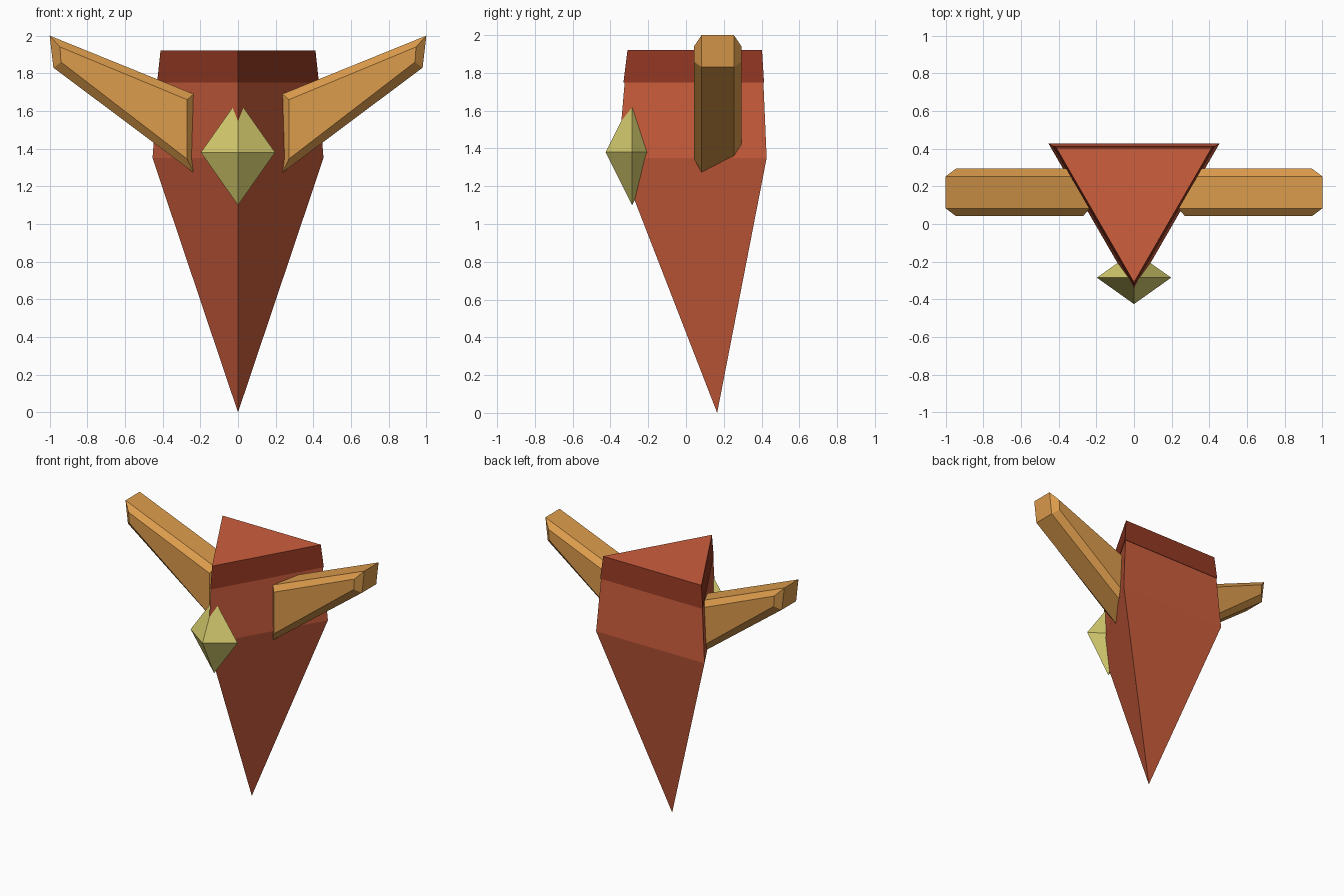
import bpy, bmesh, math

if "Cube" in bpy.data.objects:
    bpy.data.objects.remove(bpy.data.objects["Cube"])


def material(name, rgb):
    mat = bpy.data.materials.new(name)
    lin = [((c / 255 + 0.055) / 1.055) ** 2.4 for c in rgb]
    mat.diffuse_color = (*lin, 1)
    mat.use_nodes = True
    mat.node_tree.nodes["Principled BSDF"].inputs["Base Color"].default_value = mat.diffuse_color
    return mat


RED = material("brick red", (205, 94, 61))
DARK = material("dark red", (149, 57, 35))
TAN = material("horn tan", (220, 156, 76))
YELLOW = material("pale yellow", (213, 204, 110))


def loft(name, rings, mat, caps=(True, True)):
    """Skin rings of equal point count; a one-point ring makes a tip."""
    bm = bmesh.new()
    vr = [[bm.verts.new(p) for p in ring] for ring in rings]
    for a, b in zip(vr, vr[1:]):
        n = max(len(a), len(b))
        for i in range(n):
            j = (i + 1) % n
            if len(a) == 1:
                bm.faces.new((a[0], b[j], b[i]))
            elif len(b) == 1:
                bm.faces.new((a[i], a[j], b[0]))
            else:
                bm.faces.new((a[i], a[j], b[j], b[i]))
    for ring, cap in ((vr[0], caps[0]), (vr[-1], caps[1])):
        if cap and len(ring) > 2:
            bm.faces.new(ring)
    bmesh.ops.recalc_face_normals(bm, faces=bm.faces)
    mesh = bpy.data.meshes.new(name)
    bm.to_mesh(mesh)
    bm.free()
    mesh.materials.append(mat)
    obj = bpy.data.objects.new(name, mesh)
    bpy.context.collection.objects.link(obj)
    return obj


CY = 0.165  # body axis


def triangle(r, z):
    angles = [math.radians(-90 + 120 * k) for k in range(3)]
    return [(r * math.cos(a), CY + r * math.sin(a), z) for a in angles]


# Three-sided body tapering to a point at the bottom
loft("body", [[(0, CY, 0)], triangle(0.524, 1.35), triangle(0.475, 1.92)], RED)

# Dark band wrapped round the top of the body
loft("top_band", [triangle(0.487, 1.75), triangle(0.496, 1.75),
                  triangle(0.475, 1.92)], DARK, caps=(False, False))

# Chamfered horns: outline in x, z with a smaller outline front and back
outer = [(0.235, 1.69), (1.0, 2.0), (0.98, 1.83), (0.235, 1.272)]
inner = [(0.27, 1.66), (0.945, 1.94), (0.94, 1.86), (0.27, 1.345)]
for side, s in (("left", -1), ("right", 1)):
    rings = [[(s * x, y, z) for x, z in outline] for outline, y in
             ((inner, 0.042), (outer, 0.083), (outer, 0.253), (inner, 0.294))]
    loft(side + "_horn", rings, TAN)

# Double-pointed gem set into the front edge
GY = -0.285
belt = [(0.197, GY, 1.38), (0, GY + 0.14, 1.38),
        (-0.197, GY, 1.38), (0, GY - 0.14, 1.38)]
loft("gem", [[(0, GY, 1.10)], belt, [(0, GY, 1.66)]], YELLOW)
